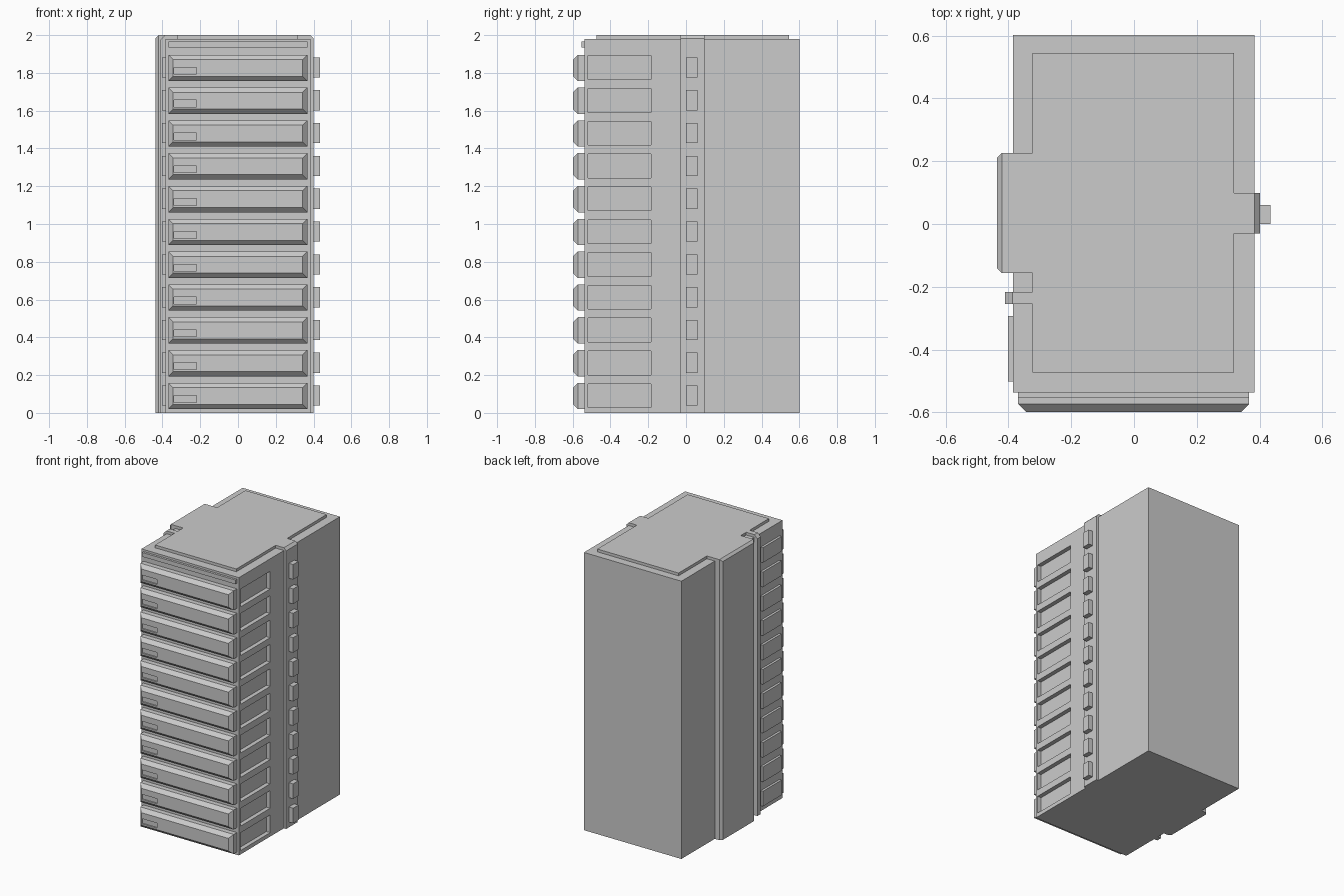
import bpy
import bmesh
from mathutils import Vector

cube = bpy.data.objects.get("Cube")
if cube:
    bpy.data.objects.remove(cube, do_unlink=True)

FLOORS = 11
PITCH = 0.1737
LEVELS = [0.09 + PITCH * i for i in range(FLOORS)]
TOP = 2.0
EAVES = 1.98

grey = bpy.data.materials.new("concrete grey")
grey.use_nodes = True
colour = (0.6, 0.6, 0.6, 1)
grey.diffuse_color = colour
grey.node_tree.nodes["Principled BSDF"].inputs["Base Color"].default_value = colour


def add_box(bm, lo, hi, chamfer=0, pick=None):
    """Box between two corners; edges chosen by pick(a, b) are chamfered."""
    lo, hi = Vector(lo), Vector(hi)
    verts = bmesh.ops.create_cube(bm, size=1)["verts"]
    for v in verts:
        v.co = Vector([(lo[i] + hi[i]) / 2 + v.co[i] * (hi[i] - lo[i]) for i in range(3)])
    if chamfer:
        edges = {e for v in verts for e in v.link_edges}
        chosen = [e for e in edges if pick(e.verts[0].co, e.verts[1].co)]
        bmesh.ops.bevel(bm, geom=chosen, offset=chamfer, segments=1, affect="EDGES")


def make(name, boxes):
    """One object from a list of add_box argument tuples."""
    bm = bmesh.new()
    for args in boxes:
        add_box(bm, *args)
    bmesh.ops.recalc_face_normals(bm, faces=bm.faces)
    mesh = bpy.data.meshes.new(name)
    bm.to_mesh(mesh)
    bm.free()
    mesh.materials.append(grey)
    obj = bpy.data.objects.new(name, mesh)
    bpy.context.collection.objects.link(obj)
    return obj


def carve(obj, cutter):
    """Cut the cutter out of obj, then discard the cutter."""
    cutter.hide_render = True
    mod = obj.modifiers.new("recesses", "BOOLEAN")
    mod.operation = "DIFFERENCE"
    mod.solver = "EXACT"
    mod.object = cutter
    bpy.context.view_layer.objects.active = obj
    bpy.ops.object.modifier_apply(modifier=mod.name)
    bpy.data.objects.remove(cutter, do_unlink=True)


def on(axis, value):
    """Edge lies in the plane where the axis has this value."""
    return lambda a, b: abs(a[axis] - value) < 1e-4 and abs(b[axis] - value) < 1e-4


def top_outer(x):
    return lambda a, b: on(0, x)(a, b) and on(2, TOP)(a, b)


# Main block with recessed windows on the left side
tower = make("tower_block", [((-0.385, -0.537, 0), (0.383, 0.602, EAVES))])
carve(tower, make("window_cutter", [
    ((0.353, -0.52, z - 0.062), (0.45, -0.185, z + 0.064)) for z in LEVELS]))

# Raised roof slab
make("roof_slab", [((-0.323, -0.473, EAVES - 0.02), (0.318, 0.545, TOP))])

# Full-height pillars that reach onto the roof
outer = -0.437
make("right_wide_pillar", [(
    (outer, -0.156, 0), (-0.323, 0.226, TOP), 0.016,
    lambda a, b: on(0, outer)(a, b) and not on(2, 0)(a, b))])
make("right_narrow_pillar", [
    ((-0.411, -0.255, 0), (-0.323, -0.217, TOP), 0.024, top_outer(-0.411))])
make("left_pillar", [
    ((0.318, -0.03, 0), (0.401, 0.099, TOP), 0.018, top_outer(0.401))])

# Small boxes on the left pillar and flat panels on the right wall
make("left_pillar_boxes", [
    ((0.39, 0.0, z - 0.052), (0.435, 0.06, z + 0.055)) for z in LEVELS])
make("right_wall_panels", [
    ((-0.402, -0.502, z - 0.052), (-0.37, -0.293, z + 0.055)) for z in LEVELS])

# Front balconies with chamfered faces and a small recess in each
front = -0.598
balconies = make("front_balconies", [
    ((-0.369, front, z - 0.07), (0.367, -0.52, z + 0.069), 0.025, on(1, front))
    for z in LEVELS])
carve(balconies, make("recess_cutter", [
    ((-0.34, -0.65, z - 0.034), (-0.22, front + 0.01, z + 0.002)) for z in LEVELS]))

# Strip below the roof edge
make("front_top_strip", [((-0.369, -0.553, 1.935), (0.367, -0.52, 1.965))])
